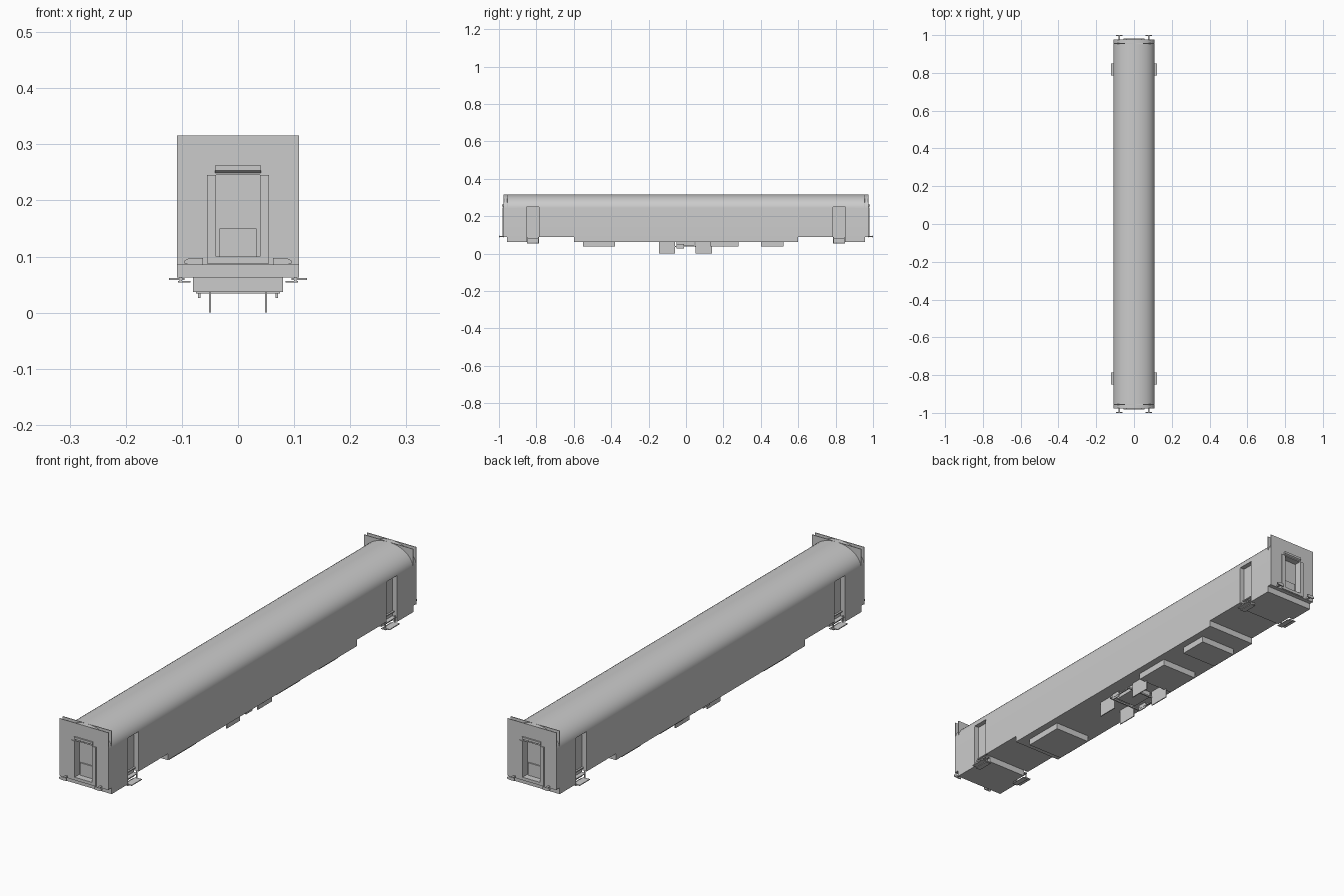
import bpy, bmesh, math

cube = bpy.data.objects.get("Cube")
if cube:
    bpy.data.objects.remove(cube, do_unlink=True)

grey = bpy.data.materials.new("plain grey")
grey.use_nodes = True
COLOUR = (0.6, 0.6, 0.6, 1)
grey.diffuse_color = COLOUR
grey.node_tree.nodes["Principled BSDF"].inputs["Base Color"].default_value = COLOUR


def prism(name, points, axis, lo, hi):
    """Extrude a closed 2D outline along an axis; outline uses the other two axes in order."""
    bm = bmesh.new()

    def place(p, d):
        co = list(p)
        co.insert(axis, d)
        return bm.verts.new(co)
    a = [place(p, lo) for p in points]
    b = [place(p, hi) for p in points]
    bm.faces.new(a)
    bm.faces.new(b[::-1])
    n = len(points)
    for i in range(n):
        j = (i + 1) % n
        bm.faces.new((a[i], b[i], b[j], a[j]))
    bmesh.ops.recalc_face_normals(bm, faces=bm.faces)
    mesh = bpy.data.meshes.new(name)
    bm.to_mesh(mesh)
    bm.free()
    mesh.materials.append(grey)
    ob = bpy.data.objects.new(name, mesh)
    bpy.context.scene.collection.objects.link(ob)
    return ob


def box(name, x, y, z):
    """Box from three (low, high) ranges, in either order."""
    x, y = sorted(x), sorted(y)
    pts = [(x[0], y[0]), (x[1], y[0]), (x[1], y[1]), (x[0], y[1])]
    return prism(name, pts, 2, *z)


def activate(ob):
    bpy.ops.object.select_all(action="DESELECT")
    ob.select_set(True)
    bpy.context.view_layer.objects.active = ob


def cut(ob, cutters):
    """Carve recesses and remove the cutters."""
    activate(ob)
    for c in cutters:
        m = ob.modifiers.new("recess", "BOOLEAN")
        m.operation, m.solver, m.object = "DIFFERENCE", "EXACT", c
        bpy.ops.object.modifier_apply(modifier=m.name)
        bpy.data.objects.remove(c, do_unlink=True)


HALF, SILL, FLOOR, TOP, END = 0.109, 0.088, 0.0625, 0.316, 0.974
SHOULDER = 0.242
SIDES = (-1, 1)
DOOR_Y = (0.786, 0.854)

# Main shell: straight walls with an elliptical roof
arch = [(HALF * math.cos(math.pi * i / 24),
         SHOULDER + (TOP - SHOULDER) * math.sin(math.pi * i / 24)) for i in range(25)]
shell = prism("car_body", [(-HALF, SILL), (HALF, SILL)] + arch, 1, -END, END)
recesses = []
for e in SIDES:
    recesses.append(box("end_cutter", (-0.039, 0.039), (e * 0.95, e * 1.1), (0.1, 0.245)))
    for s in SIDES:
        recesses.append(box("side_cutter", (s * 0.089, s * 0.2),
                            (e * DOOR_Y[0], e * DOOR_Y[1]), (0.05, 0.248)))
cut(shell, recesses)
activate(shell)
bpy.ops.object.shade_smooth_by_angle(angle=math.radians(30))

# Lowered floor along the middle
box("middle_skirt", (-HALF, HALF), (-0.6, 0.6), (FLOOR, SILL))

for e in SIDES:
    tag = "front" if e < 0 else "back"

    # Square end walls, the outer one pierced by the gangway
    outer = box(tag + "_end_wall", (-HALF, HALF), (e * END, e * 0.977), (SILL - 0.002, TOP))
    inner = box(tag + "_inner_end_wall", (-HALF, HALF), (e * 0.954, e * 0.957), (FLOOR, TOP))
    for wall in (outer, inner):
        cut(wall, [box("gangway_cutter", (-0.039, 0.039), (e * 0.9495, e * 1.1), (0.1, 0.245))])

    # Lowered floor under the vestibule, narrowed beside the steps
    box(tag + "_vestibule_floor", (-HALF, HALF), (e * 0.854, e * 0.957), (FLOOR, SILL))
    box(tag + "_step_well", (-0.088, 0.088), (e * 0.786, e * 0.854), (FLOOR, SILL))

    # Gangway: side flaps, sloped hood, lower door panel and sill
    for s in SIDES:
        box(tag + "_gangway_flap", (s * 0.039, s * 0.055), (e * END, e * 0.981), (0.1, 0.245))
    hood = [(e * 0.97, 0.262), (e * 0.983, 0.262), (e * 0.983, 0.253), (e * 0.97, 0.245)]
    prism(tag + "_gangway_hood", hood, 0, -0.041, 0.041)
    box(tag + "_door_panel", (-0.033, 0.033), (e * 0.95, e * 0.955), (0.1, 0.15))
    box(tag + "_gangway_sill", (-0.055, 0.055), (e * END, e * 0.981), (0.088, 0.1))

    for s in SIDES:
        # Buffers: thin stem with a wide, bevel-ended head
        cx = s * 0.077
        box("buffer_stem", (cx - 0.004, cx + 0.004), (e * 0.97, e * 0.997), (0.088, 0.095))
        head = [(cx - s * 0.015, 0.085), (cx + s * 0.01, 0.085), (cx + s * 0.018, 0.088),
                (cx + s * 0.018, 0.093), (cx + s * 0.01, 0.097), (cx - s * 0.015, 0.097)]
        prism("buffer_head", head, 1, e * 0.996, e * 1.0)

        # Boarding steps: outer tread, lower tread, inner treads and hangers
        box("outer_step", (s * 0.095, s * 0.123), (e * 0.786, e * 0.85), (0.058, 0.0615))
        box("lower_step", (s * 0.085, s * 0.107), (e * 0.786, e * 0.85), (0.0535, 0.056))
        box("inner_step", (s * 0.085, s * 0.105), (e * 0.786, e * 0.854), (0.078, 0.081))
        box("door_sill", (s * 0.085, s * 0.096), (e * 0.786, e * 0.854), (0.098, 0.102))
        for y in (0.787, 0.847):
            box("step_hanger", (s * 0.1, s * 0.104), (e * y, e * (y + 0.003)), (0.054, SILL))

# Equipment boxes under the floor
for name, y in (("battery_box", (-0.55, -0.38)), ("cooling_box", (0.13, 0.28)),
                ("air_box", (0.4, 0.52))):
    box(name, (-0.08, 0.08), y, (0.037, FLOOR))

# Hanging bracket plates, short hooks and the cross rods between them
for s in SIDES:
    for y in ((-0.145, -0.06), (0.052, 0.14)):
        box("bracket_plate", (s * 0.048, s * 0.052), y, (0, FLOOR))
    box("hook_plate", (s * 0.067, s * 0.071), (-0.05, -0.01), (0.026, 0.05))
    box("side_rod", (s * 0.066, s * 0.072), (-0.06, 0.052), (0.034, 0.039))
box("centre_box", (-0.045, 0.045), (-0.05, 0.045), (0.04, FLOOR))
for y in (-0.06, 0.048):
    box("cross_rod", (-0.075, 0.075), (y, y + 0.006), (0.034, 0.04))
